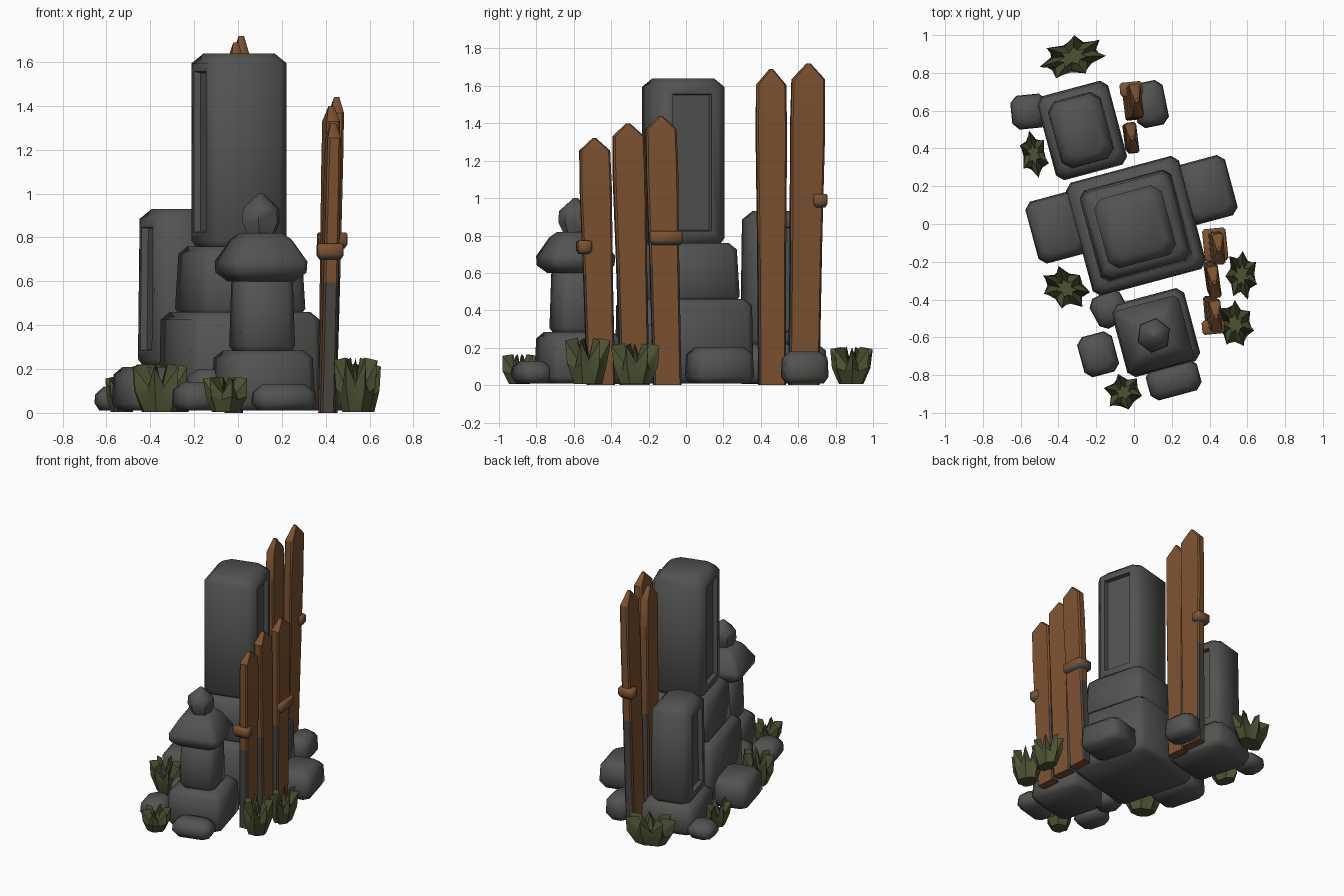
import bpy, bmesh, math, random
from mathutils import Matrix, Vector

random.seed(4)
if "Cube" in bpy.data.objects:
    bpy.data.objects.remove(bpy.data.objects["Cube"])


def material(name, rgb):
    m = bpy.data.materials.new(name)
    m.use_nodes = True
    m.diffuse_color = (*rgb, 1)
    m.node_tree.nodes["Principled BSDF"].inputs["Base Color"].default_value = (*rgb, 1)
    return m


STONE = material("stone grey", (0.085, 0.087, 0.083))
WOOD = material("weathered wood", (0.20, 0.083, 0.03))
DARK = material("damp wood", (0.07, 0.06, 0.052))
LEAF = material("moss green", (0.075, 0.085, 0.033))
TURN = math.radians(15)


def finish(name, bm, mats, matrix, angle=50):
    bmesh.ops.recalc_face_normals(bm, faces=bm.faces)
    mesh = bpy.data.meshes.new(name)
    bm.to_mesh(mesh)
    bm.free()
    obj = bpy.data.objects.new(name, mesh)
    bpy.context.collection.objects.link(obj)
    for m in mats:
        mesh.materials.append(m)
    obj.matrix_world = matrix
    bpy.ops.object.select_all(action='DESELECT')
    obj.select_set(True)
    bpy.context.view_layer.objects.active = obj
    bpy.ops.object.shade_smooth_by_angle(angle=math.radians(angle))
    return obj


def skin(bm, loops):
    """Join successive closed loops and cap both ends."""
    rows = [[bm.verts.new(p) for p in loop] for loop in loops]
    n = len(rows[0])
    for a, b in zip(rows, rows[1:]):
        for i in range(n):
            bm.faces.new((a[i], a[(i + 1) % n], b[(i + 1) % n], b[i]))
    bm.faces.new(rows[0][::-1])
    bm.faces.new(rows[-1])


def chamfered(hx, hy, c, z, ox=0, oy=0):
    pts = [(hx, -hy + c), (hx, hy - c), (hx - c, hy), (-hx + c, hy),
           (-hx, hy - c), (-hx, -hy + c), (-hx + c, -hy), (hx - c, -hy)]
    return [(x + ox, y + oy, z) for x, y in pts]


def place(x, y, turn=TURN):
    return Matrix.Translation((x, y, 0)) @ Matrix.Rotation(turn, 4, 'Z')


def stone(name, x, y, z0, z1, wx, wy, taper=0.96, bevel=0.035, panels=(), turn=TURN):
    """Worn block with chamfered edges and optional sunken side panels."""
    bm = bmesh.new()
    rows = [(z0, -bevel * 0.6, 1), (z0 + bevel, 0, 1),
            (z1 - bevel, 0, taper), (z1, -bevel, taper)]
    skin(bm, [chamfered(wx / 2 * s + d, wy / 2 * s + d, bevel, z) for z, d, s in rows])
    bmesh.ops.recalc_face_normals(bm, faces=bm.faces)
    for side in panels:
        face = max((f for f in bm.faces if f.normal.x * side > 0.9), key=lambda f: f.calc_area())
        bmesh.ops.inset_region(bm, faces=[face], thickness=0.055)
        bmesh.ops.inset_region(bm, faces=[face], thickness=0.008, depth=-0.03)
    return finish(name, bm, [STONE], place(x, y, turn))


# Tall central monument on two plinths
stone("main_plinth", 0.01, -0.01, 0.01, 0.46, 0.62, 0.62, 0.98)
stone("main_step", 0.01, -0.01, 0.44, 0.76, 0.50, 0.50, 0.95)
stone("main_column", 0.005, -0.015, 0.74, 1.64, 0.37, 0.38, 1.0, 0.045, (1, -1))
stone("main_left_block", 0.385, 0.18, 0.01, 0.20, 0.27, 0.33)
stone("main_right_block", -0.41, -0.02, 0.01, 0.21, 0.27, 0.34)

# Rear monument
stone("rear_plinth", -0.275, 0.495, 0.01, 0.22, 0.39, 0.46)
stone("rear_column", -0.28, 0.495, 0.20, 0.93, 0.29, 0.37, 0.96, 0.045, (1, -1))
stone("rear_right_block", -0.555, 0.595, 0.01, 0.12, 0.19, 0.18, turn=0.1)
stone("rear_left_block", 0.085, 0.635, 0.01, 0.18, 0.17, 0.24, turn=0.2)

# Front lantern stone
stone("lantern_plinth", 0.115, -0.575, 0.01, 0.285, 0.40, 0.40)
stone("lantern_shaft", 0.11, -0.58, 0.27, 0.63, 0.26, 0.26, 0.94)
stone("lantern_front_block", 0.21, -0.825, 0.01, 0.13, 0.28, 0.17)
stone("lantern_right_block", -0.19, -0.69, 0.01, 0.14, 0.19, 0.22)
stone("lantern_rear_block", -0.13, -0.45, 0.01, 0.20, 0.18, 0.18, turn=0.5)

# Lantern roof and finial
bm = bmesh.new()
skin(bm, [chamfered(h, h, 0.025, z) for z, h in
          ((0.60, 0.13), (0.64, 0.175), (0.69, 0.178), (0.79, 0.12), (0.82, 0.085))])
finish("lantern_roof", bm, [STONE], place(0.105, -0.59))
bm = bmesh.new()
skin(bm, [[(r * math.cos(i * math.tau / 6), r * math.sin(i * math.tau / 6), z) for i in range(6)]
          for z, r in ((0.80, 0.06), (0.87, 0.093), (0.93, 0.09), (1.0, 0.012))])
finish("lantern_finial", bm, [STONE], place(0.105, -0.59, 0.4))


def plank(name, base, top, height, width, turn):
    """Leaning memorial board with a pointed tip and damp lower edges."""
    bm = bmesh.new()
    rows = ((0, 0.44, 0.034), (0.45, 0.46, 0.034), (0.8, 0.5, 0.032),
            (0.95, 0.48, 0.03), (1, 0.06, 0.012))
    lean = Matrix.Rotation(-turn, 2) @ (Vector(top) - Vector(base))
    skin(bm, [chamfered(hx, width * w, 0.01, t * height, lean.x * t, lean.y * t)
              for t, w, hx in rows])
    bmesh.ops.recalc_face_normals(bm, faces=bm.faces)
    for f in bm.faces:
        low = f.calc_center_median().z < height * 0.4
        f.material_index = 1 if low and abs(f.normal.y) > 0.5 else 0
    finish(name, bm, [WOOD, DARK], place(*base, turn), 40)


plank("board_front", (0.405, -0.455), (0.435, -0.49), 1.32, 0.17, 0.08)
plank("board_middle", (0.41, -0.275), (0.425, -0.31), 1.40, 0.175, 0.14)
plank("board_inner", (0.41, -0.10), (0.45, -0.135), 1.44, 0.17, 0.08)
plank("board_rear_inner", (-0.02, 0.46), (-0.01, 0.455), 1.69, 0.165, 0.12)
plank("board_rear_outer", (-0.02, 0.63), (0.015, 0.655), 1.72, 0.185, 0.12)


def clamp(name, x, y, z, wx, wy):
    """Short wooden binding with a damp underside."""
    bm = bmesh.new()
    skin(bm, [chamfered(wx / 2 - d, wy / 2 - d, 0.012, z + dz)
              for dz, d in ((-0.035, 0.012), (-0.015, 0), (0.03, 0), (0.038, 0.008))])
    bmesh.ops.recalc_face_normals(bm, faces=bm.faces)
    for f in bm.faces:
        f.material_index = 1 if f.normal.z < -0.3 else 0
    finish(name, bm, [WOOD, STONE], place(x, y, 0.1))


clamp("front_binding", 0.42, -0.545, 0.735, 0.12, 0.075)
clamp("inner_binding", 0.43, -0.11, 0.785, 0.125, 0.175)
clamp("rear_binding", -0.015, 0.715, 0.985, 0.12, 0.075)


def bush(name, x, y, wx, wy, h, turn, spikes=7):
    """Low tuft with a jagged leafy crown."""
    bm = bmesh.new()
    n = spikes * 2
    loops = []
    for z, r, spread, lift in ((0.01, 0.6, 0.04, 0), (0.4, 0.85, 0.1, 0.04),
                               (0.72, 0.84, 0.2, 0.2), (0.72, 0.38, 0.1, 0.25)):
        loop = []
        for i in range(n):
            a = i * math.tau / n
            s = 1 if i % 2 else -1
            rad = r + s * spread + random.uniform(-0.05, 0.05)
            loop.append((rad * math.cos(a) * wx / 2, rad * math.sin(a) * wy / 2,
                         max(0.005, (z + s * lift) * h)))
        loops.append(loop)
    skin(bm, loops)
    finish(name, bm, [LEAF], place(x, y, turn), 30)


bush("bush_right", -0.36, -0.34, 0.27, 0.20, 0.23, -0.5)
bush("bush_front", -0.055, -0.89, 0.20, 0.19, 0.17, 0.3, 6)
bush("bush_left_inner", 0.57, -0.27, 0.17, 0.26, 0.23, 0.1)
bush("bush_left_outer", 0.535, -0.53, 0.20, 0.24, 0.26, 0.2)
bush("bush_rear_right", -0.53, 0.37, 0.15, 0.24, 0.17, 0.2, 6)
bush("bush_rear", -0.325, 0.885, 0.35, 0.2, 0.21, 0.3)
